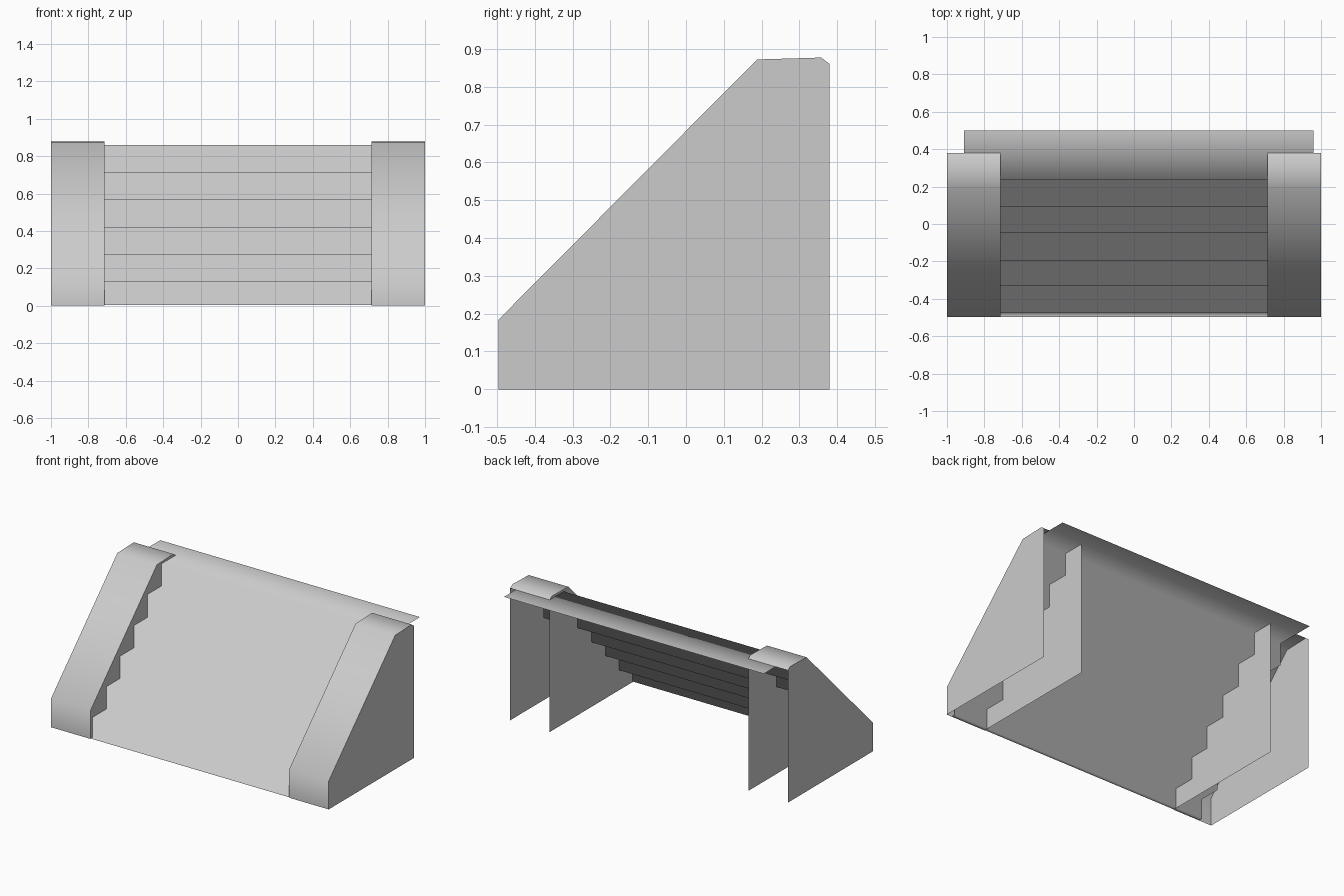
import bpy

if "Cube" in bpy.data.objects:
    bpy.data.objects.remove(bpy.data.objects["Cube"])

# Single grey finish
grey = bpy.data.materials.new("plain grey")
grey.diffuse_color = (0.6, 0.6, 0.6, 1)
grey.use_nodes = True
grey.node_tree.nodes["Principled BSDF"].inputs["Base Color"].default_value = grey.diffuse_color


def add_object(name, verts, faces, smooth):
    mesh = bpy.data.meshes.new(name)
    mesh.from_pydata(verts, [], faces)
    mesh.materials.append(grey)
    for p in mesh.polygons:
        p.use_smooth = smooth
    obj = bpy.data.objects.new(name, mesh)
    bpy.context.collection.objects.link(obj)
    return obj


def sheet(name, profile, x0, x1):
    """Thin smooth sheet: a (y, z) profile swept from x0 to x1."""
    verts = [(x, y, z) for y, z in profile for x in (x0, x1)]
    faces = [(2 * i, 2 * i + 1, 2 * i + 3, 2 * i + 2) for i in range(len(profile) - 1)]
    return add_object(name, verts, faces, True)


def wall(name, profile, x, facing):
    """Flat upright panel at x, facing +x or -x."""
    order = range(len(profile))
    # the profile runs clockwise seen from +x
    face = tuple(reversed(order)) if facing > 0 else tuple(order)
    return add_object(name, [(x, y, z) for y, z in profile], [face], False)


# Stairs: floor lip, six risers and treads, then the landing
riser_y = [-0.473, -0.331, -0.194, -0.048, 0.092, 0.236]
tread_z = [0.132, 0.277, 0.422, 0.567, 0.716, 0.86]
steps = [(-0.496, 0.003), (riser_y[0], 0.003)]
for i, z in enumerate(tread_z):
    steps.append((riser_y[i], z))
    steps.append((riser_y[i + 1] if i < 5 else 0.5, z))
sheet("stairs", steps, -0.91, 0.96)

# Sloped side parapets: a folded cover over two upright panels, open behind and below
cover = [(-0.496, 0), (-0.496, 0.184), (0.188, 0.872), (0.357, 0.877), (0.38, 0.86)]
panel = cover + [(0.38, 0)]
INNER, OUTER = 0.715, 1.0
for side, label in ((-1, "left"), (1, "right")):
    x0, x1 = sorted((side * INNER, side * OUTER))
    sheet(label + "_parapet_cover", cover, x0, x1)
    wall(label + "_outer_wall", panel, side * OUTER, side)
    wall(label + "_inner_wall", panel, side * INNER, -side)
